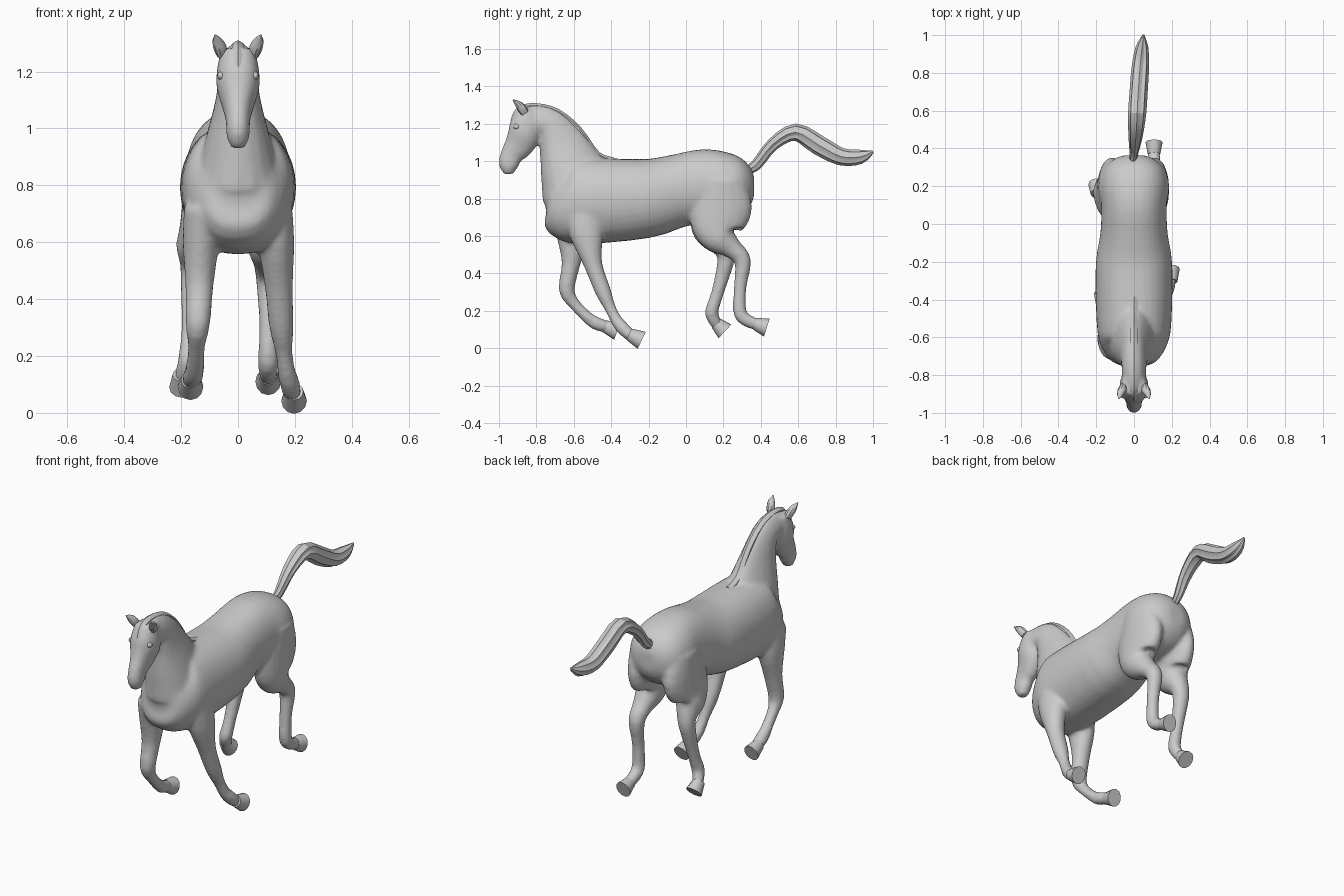
import bpy, bmesh, math

if "Cube" in bpy.data.objects:
    bpy.data.objects.remove(bpy.data.objects["Cube"])


def smooth(ob, angle):
    bpy.ops.object.select_all(action='DESELECT')
    ob.select_set(True)
    bpy.context.view_layer.objects.active = ob
    bpy.ops.object.shade_smooth_by_angle(angle=math.radians(angle))


def spline(p, i, t):
    # Catmull-Rom between stations i and i+1
    a, b, c, d = (p[max(0, min(len(p) - 1, k))] for k in (i - 1, i, i + 1, i + 2))
    return [0.5 * (2 * q + (r - o) * t + (2 * o - 5 * q + 4 * r - s) * t * t
                   + (3 * q - o - 3 * r + s) * t ** 3) for o, q, r, s in zip(a, b, c, d)]


def tube(name, stations, x0=0, x1=0, sides=20, steps=3, ridge=0, taper=0, square=1, angle=35):
    """Sweep ovals along a side-view path; station: y, z, half depth, half width."""
    rows = [spline(stations, i, k / steps) for i in range(len(stations) - 1) for k in range(steps)]
    rows.append(stations[-1])
    bm = bmesh.new()
    rings = []
    last = len(rows) - 1
    for i, (y, z, r, w) in enumerate(rows):
        p, q = rows[max(0, i - 1)], rows[min(last, i + 1)]
        ty, tz = q[0] - p[0], q[1] - p[1]
        n = math.hypot(ty, tz)
        x = x0 + (x1 - x0) * i / last
        ring = []
        for k in range(sides):
            a = 2 * math.pi * k / sides
            g = 1 - ridge * (k % 2)
            c, s = math.cos(a) * g, math.sin(a) * g
            s = math.copysign(abs(s) ** square, s)
            ring.append(bm.verts.new((x + s * w * (1 + taper * c),
                                      y - c * r * tz / n, z + c * r * ty / n)))
        rings.append(ring)
    for r0, r1 in zip(rings, rings[1:]):
        for k in range(sides):
            j = (k + 1) % sides
            bm.faces.new((r0[k], r0[j], r1[j], r1[k]))
    bm.faces.new(rings[0])
    bm.faces.new(rings[-1])
    bmesh.ops.recalc_face_normals(bm, faces=bm.faces)
    me = bpy.data.meshes.new(name)
    bm.to_mesh(me)
    bm.free()
    ob = bpy.data.objects.new(name, me)
    bpy.context.collection.objects.link(ob)
    smooth(ob, angle)
    return ob


# Trunk from chest to rump
trunk = tube("body", [
    (-.75, .82, .05, .05), (-.715, .815, .14, .115), (-.64, .79, .215, .175),
    (-.52, .788, .23, .198), (-.22, .8, .212, .203), (-.05, .84, .195, .178),
    (.09, .863, .2, .173), (.2, .865, .187, .18), (.29, .865, .155, .16),
    (.345, .865, .1, .105), (.364, .865, .05, .05)], sides=32, square=.85)

# Neck rising to the poll, head running down to the muzzle
neck = tube("neck", [
    (-.57, .86, .212, .145), (-.612, .963, .174, .115), (-.665, 1.098, .127, .08),
    (-.725, 1.198, .087, .066), (-.805, 1.225, .08, .064), (-.86, 1.23, .065, .055)], taper=.2)
head = tube("head", [
    (-.848, 1.28, .055, .06), (-.856, 1.202, .084, .075), (-.866, 1.14, .087, .075),
    (-.897, 1.08, .077, .056), (-.934, 1.03, .06, .043), (-.948, .975, .052, .041),
    (-.946, .93, .024, .024)], square=.85)

# Legs: shared thickness per pair, one joint path each, ending at the sole
FRONT = [.1, .088, .05, .043, .031, .032, .036, .033]
HIND = [.12, .165, .152, .125, .09, .055, .045, .034, .036, .035, .032]
parts = [trunk, neck, head]
for name, radii, cap, x0, x1, path in [
        ("front_leg_a", FRONT, .064, .125, .197, [
            (-.55, .73), (-.53, .6), (-.497, .45), (-.444, .305), (-.405, .215),
            (-.372, .15), (-.345, .115), (-.305, .075), (-.237, .042)]),
        ("front_leg_b", FRONT, .064, -.125, -.167, [
            (-.62, .73), (-.605, .6), (-.615, .45), (-.638, .312), (-.595, .235),
            (-.525, .163), (-.48, .133), (-.435, .117), (-.367, .092)]),
        ("hind_leg_a", HIND, .076, .11, .106, [
            (.195, .9), (.19, .77), (.17, .68), (.165, .63), (.185, .585), (.25, .53),
            (.304, .465), (.29, .33), (.287, .2), (.315, .155), (.37, .13), (.432, .11)]),
        ("hind_leg_b", HIND, .076, -.11, -.197, [
            (.195, .9), (.19, .77), (.165, .68), (.155, .63), (.17, .585), (.207, .525),
            (.212, .46), (.17, .3), (.138, .2), (.144, .165), (.16, .135), (.208, .09)])]:
    # The limb runs on a little way inside the hoof
    (ya, za), (yb, zb) = path[-2:]
    inner = (ya + .4 * (yb - ya), za + .4 * (zb - za))
    limb = [(y, z, r, min(r, cap)) for (y, z), r in zip(path[:-1] + [inner], radii + [.03])]
    parts.append(tube(name, limb, x0, x1))
    # Hoof widening from the pastern to a flat sole
    tube(name.replace("leg", "hoof"), [path[-2] + (.033, .033), path[-1] + (.05, .045)],
         x1, x1, sides=12, steps=1)

# Fuse trunk, neck, head and legs into one skin
bpy.ops.object.select_all(action='DESELECT')
for ob in parts:
    ob.select_set(True)
bpy.context.view_layer.objects.active = trunk
bpy.ops.object.join()
skin = trunk.modifiers.new("fuse", 'REMESH')
skin.mode = 'VOXEL'
skin.voxel_size = .012
relax = trunk.modifiers.new("relax", 'SMOOTH')
relax.factor = .5
relax.iterations = 5
for m in ("fuse", "relax"):
    bpy.ops.object.modifier_apply(modifier=m)
smooth(trunk, 40)

# Mane along the crest, falling into the forelock
tube("mane", [(y, z, .025, .024) for y, z in [
    (-.39, .995), (-.48, 1.03), (-.58, 1.165), (-.69, 1.255), (-.8, 1.285),
    (-.885, 1.27), (-.915, 1.21)]], sides=12, ridge=.1)

# Tail with grooves like hair strands
tube("tail", [
    (.335, .955, .025, .018), (.38, .985, .03, .024), (.465, 1.09, .034, .038),
    (.585, 1.155, .046, .048), (.71, 1.085, .053, .048), (.83, 1.024, .047, .046),
    (.935, 1.024, .038, .034), (1.0, 1.052, .007, .006)],
    -.008, .05, sides=16, ridge=.16, angle=25)

# Ears and eyes, mirrored
for s, n in ((1, "a"), (-1, "b")):
    tube("ear_" + n, [(-.86, 1.255, .022, .018), (-.88, 1.285, .024, .024),
                      (-.9, 1.308, .017, .018), (-.925, 1.328, .003, .003)],
         s * .055, s * .08, sides=10)
    bpy.ops.mesh.primitive_uv_sphere_add(segments=12, ring_count=8, radius=.018,
                                         location=(s * .06, -.905, 1.185))
    eye = bpy.context.object
    eye.name = "eye_" + n
    eye.scale = (.7, 1, .8)
    smooth(eye, 40)
